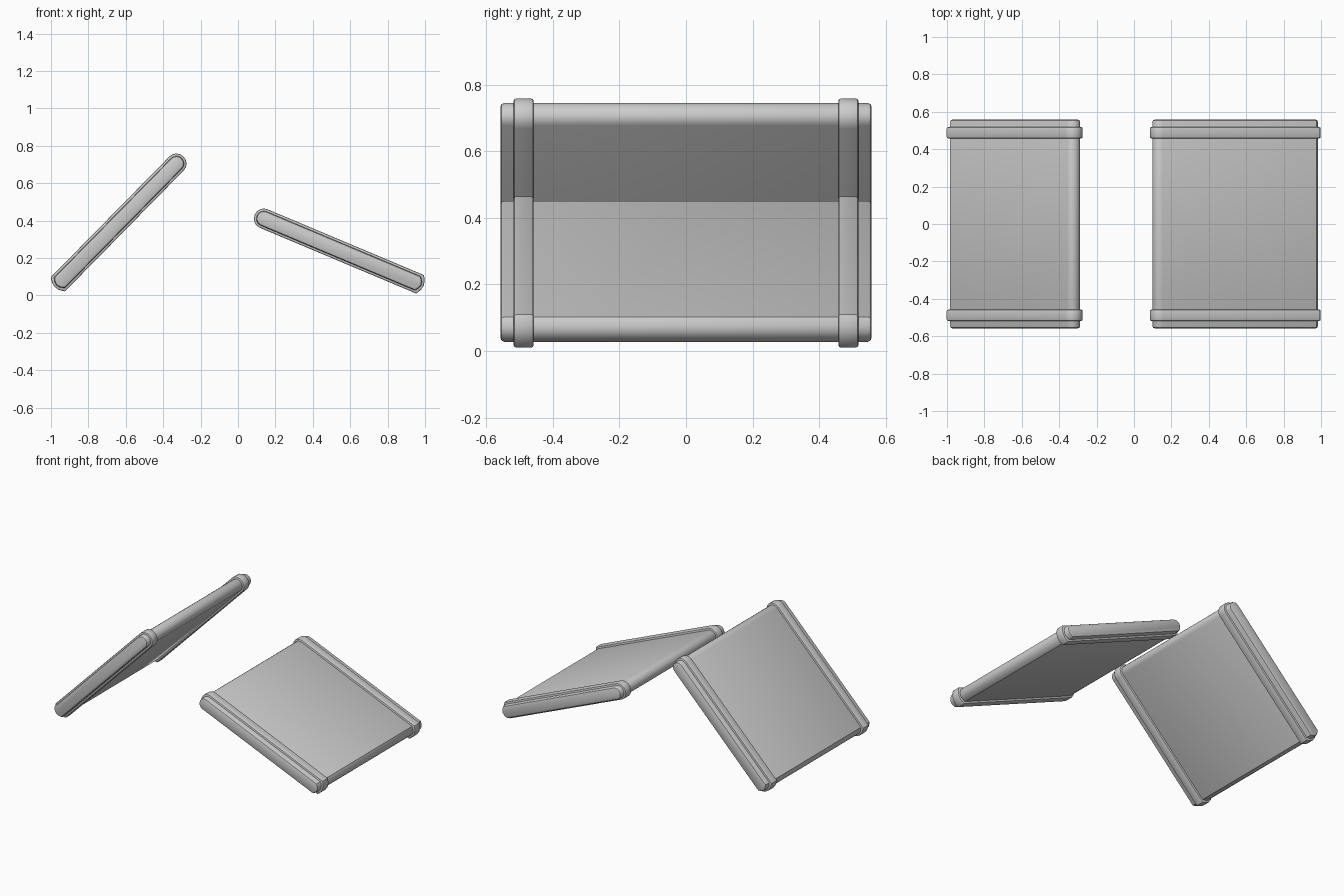
import bpy, bmesh
from math import radians, cos, sin

if "Cube" in bpy.data.objects:
    bpy.data.objects.remove(bpy.data.objects["Cube"])

LENGTH, THICK = 0.98, 0.107


def slab_profile(inset):
    """Long section: rounded tip at -u, blunter slightly bowed foot at +u."""
    h = THICK / 2 - inset
    a, b = -LENGTH / 2 + inset, LENGTH / 2 - inset
    r = h * 0.95
    pts = []
    for i in range(9):                      # rounded tip
        t = radians(90 + 180 * i / 8)
        pts.append((a + r + r * cos(t), h * sin(t)))
    for s in (-1.0, -0.85, -0.45, 0.0, 0.45, 0.85, 1.0):   # bowed foot
        pts.append((b - 0.022 * s * s, h * s))
    return pts


def extrude(name, inset, y0, y1, bevel, centre, angle, flip):
    """Extrude the section along y, placed and tilted in the xz plane."""
    bm = bmesh.new()
    c, s = cos(radians(angle)), sin(radians(angle))
    rings = []
    for y in (y0, y1):
        ring = []
        for u, n in slab_profile(inset):
            u *= flip
            ring.append(bm.verts.new((centre[0] + u * c - n * s, y,
                                      centre[1] + u * s + n * c)))
        rings.append(ring)
    k = len(rings[0])
    bm.faces.new(rings[0])
    bm.faces.new(rings[1])
    for i in range(k):
        j = (i + 1) % k
        bm.faces.new((rings[0][i], rings[0][j], rings[1][j], rings[1][i]))
    bmesh.ops.recalc_face_normals(bm, faces=bm.faces)
    # soften the rims of both end faces
    rims = [e for e in bm.edges if abs(e.verts[0].co.y - e.verts[1].co.y) < 1e-6]
    bmesh.ops.bevel(bm, geom=rims, offset=bevel, segments=2, profile=0.5,
                    affect='EDGES')
    me = bpy.data.meshes.new(name)
    bm.to_mesh(me)
    bm.free()
    ob = bpy.data.objects.new(name, me)
    bpy.context.collection.objects.link(ob)
    bpy.ops.object.select_all(action='DESELECT')
    ob.select_set(True)
    bpy.context.view_layer.objects.active = ob
    bpy.ops.object.shade_smooth_by_angle(angle=radians(40))
    return ob


# Each panel: a padded slab with a raised band near each end
for side, centre, angle, flip in (("left", (-0.635, 0.393), 45.5, -1),
                                  ("right", (0.541, 0.241), -22.8, 1)):
    extrude(side + "_panel", 0.013, -0.558, 0.558, 0.012, centre, angle, flip)
    for end, y0, y1 in (("front", -0.518, -0.458), ("back", 0.458, 0.518)):
        extrude(f"{side}_{end}_band", 0.0, y0, y1, 0.007, centre, angle, flip)
